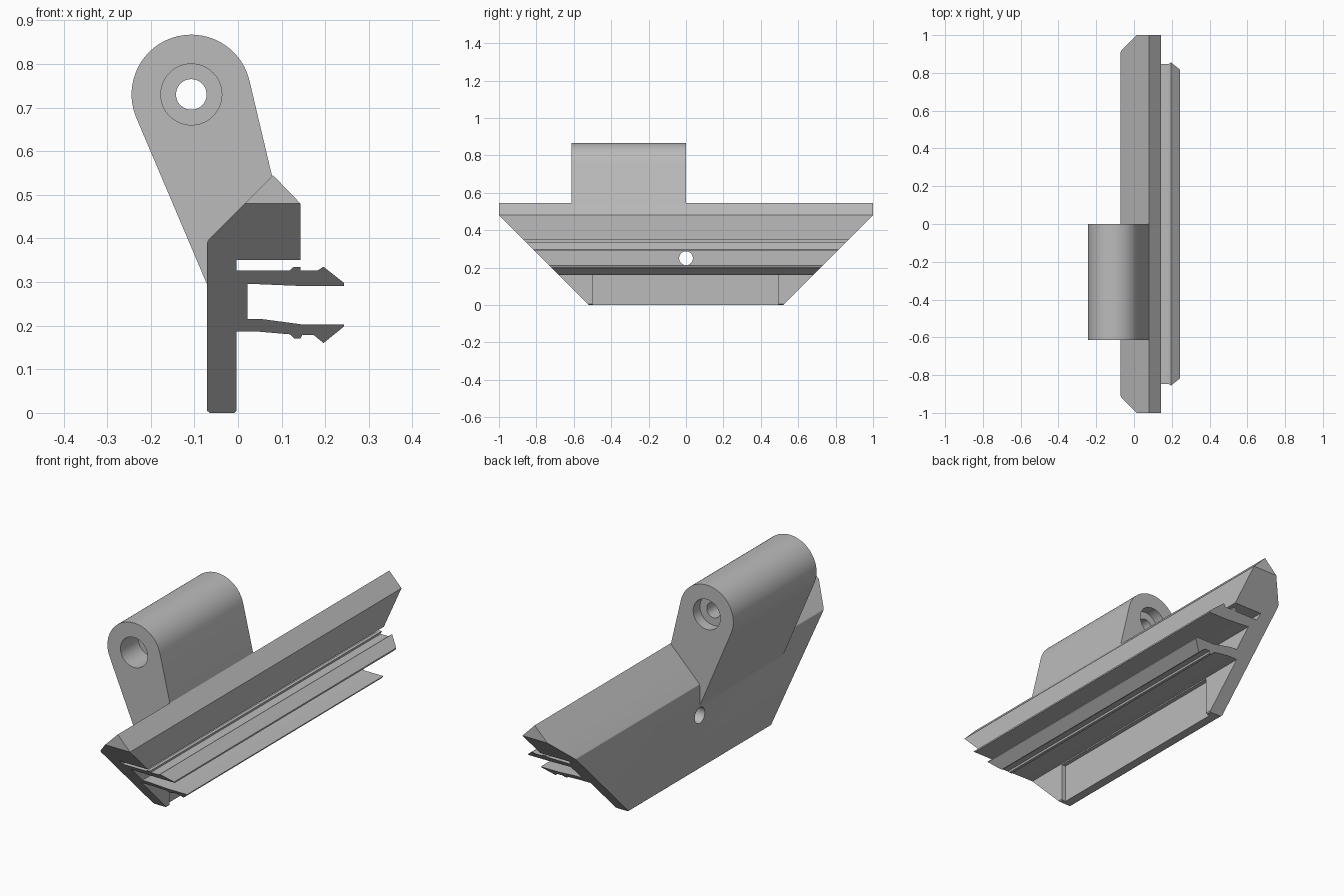
import bpy, bmesh, math
from mathutils import Vector

old = bpy.data.objects.get("Cube")
if old:
    bpy.data.objects.remove(old, do_unlink=True)

GREY = (0.5, 0.5, 0.5, 1)
grey = bpy.data.materials.new("plain grey")
grey.use_nodes = True
grey.diffuse_color = GREY
grey.node_tree.nodes["Principled BSDF"].inputs["Base Color"].default_value = GREY


def prism(name, outline, start, end, axis="Y"):
    """Extrude a closed outline: (x, z) along Y, or (y, z) along X."""
    def place(p, d):
        return (p[0], d, p[1]) if axis == "Y" else (d, p[0], p[1])
    bm = bmesh.new()
    face = bm.faces.new([bm.verts.new(place(p, start)) for p in outline])
    new = bmesh.ops.extrude_face_region(bm, geom=[face])["geom"]
    shift = Vector(place((0, 0), end - start))
    bmesh.ops.translate(bm, vec=shift, verts=[v for v in new if isinstance(v, bmesh.types.BMVert)])
    bmesh.ops.recalc_face_normals(bm, faces=bm.faces)
    mesh = bpy.data.meshes.new(name)
    bm.to_mesh(mesh)
    bm.free()
    mesh.materials.append(grey)
    obj = bpy.data.objects.new(name, mesh)
    bpy.context.collection.objects.link(obj)
    return obj


def arc(centre, radius, start, end, steps):
    return [(centre[0] + radius * math.cos(start + (end - start) * i / steps),
             centre[1] + radius * math.sin(start + (end - start) * i / steps))
            for i in range(steps + 1)]


def disc(centre, radius):
    return arc(centre, radius, 0, math.tau, 48)[:-1]


def apply_cut(obj, cutter, operation="DIFFERENCE"):
    mod = obj.modifiers.new("cut", "BOOLEAN")
    mod.object, mod.operation, mod.solver = cutter, operation, "EXACT"
    bpy.context.view_layer.objects.active = obj
    bpy.ops.object.modifier_apply(modifier=mod.name)
    bpy.data.objects.remove(cutter, do_unlink=True)


def smooth(obj):
    bpy.ops.object.select_all(action="DESELECT")
    obj.select_set(True)
    bpy.context.view_layer.objects.active = obj
    bpy.ops.object.shade_smooth_by_angle(angle=math.radians(25))


# Rail: back plate, hooded top and two barbed clip arms in one section
plate = [(-0.003, 0.005), (-0.008, 0), (-0.065, 0), (-0.071, 0.005)]
hood = [(-0.071, 0.385), (-0.07, 0.393), (-0.065, 0.4), (0.08, 0.545),
        (0.143, 0.48), (0.143, 0.35), (-0.003, 0.35)]
upper_arm = [(-0.003, 0.326), (0.118, 0.326), (0.128, 0.335), (0.143, 0.335),
             (0.143, 0.326), (0.182, 0.326), (0.196, 0.335), (0.243, 0.298),
             (0.243, 0.291), (0.143, 0.291), (0.022, 0.296)]
lower_arm = [(0.022, 0.215), (0.055, 0.215), (0.145, 0.203), (0.243, 0.203),
             (0.243, 0.198), (0.196, 0.16), (0.174, 0.178), (0.147, 0.178),
             (0.143, 0.17), (0.13, 0.17), (0.12, 0.18), (0.05, 0.186), (-0.003, 0.186)]
rail = prism("clip_rail", plate + hood + upper_arm + lower_arm, -1, 1)

# Ends sloping inwards towards the bottom
half = [(0.515, -0.005), (1.0, 0.48), (1.01, 0.49), (1.01, 0.6)]
trim = prism("end_trim", half + [(-y, z) for y, z in reversed(half)], -0.5, 0.5, "X")
apply_cut(rail, trim, "INTERSECT")

# Shallow recess in the lower plate, and a screw hole
recess = prism("recess_cutter", [(-0.5, -0.1), (0.495, -0.1), (0.495, 0.18), (-0.5, 0.18)],
               -0.023, 0.01, "X")
apply_cut(rail, recess)
apply_cut(rail, prism("screw_cutter", disc((0, 0.25), 0.037), -0.2, 0.1, "X"))
smooth(rail)

# Pivot lug: round head with tangent sides running into the rail
HEAD, RADIUS = (-0.107, 0.73), 0.137


def tangent_angle(point, side):
    dx, dz = point[0] - HEAD[0], point[1] - HEAD[1]
    return math.atan2(dz, dx) + side * math.acos(RADIUS / math.hypot(dx, dz))


right_foot, left_foot = (0.078, 0.543), (-0.069, 0.29)
first = tangent_angle(right_foot, 1)
last = tangent_angle(left_foot, -1) % math.tau
outline = [right_foot] + arc(HEAD, RADIUS, first, last, 40) + [left_foot, (-0.03, 0.3)]
FRONT, BACK = -0.613, 0.0
lug = prism("pivot_lug", outline, FRONT, BACK)

# Pivot bore with a wider counterbore at each end
apply_cut(lug, prism("bore_cutter", disc(HEAD, 0.035), FRONT - 0.1, BACK + 0.1))
apply_cut(lug, prism("front_counterbore", disc(HEAD, 0.07), FRONT - 0.1, FRONT + 0.13))
apply_cut(lug, prism("back_counterbore", disc(HEAD, 0.07), BACK - 0.05, BACK + 0.1))
smooth(lug)
